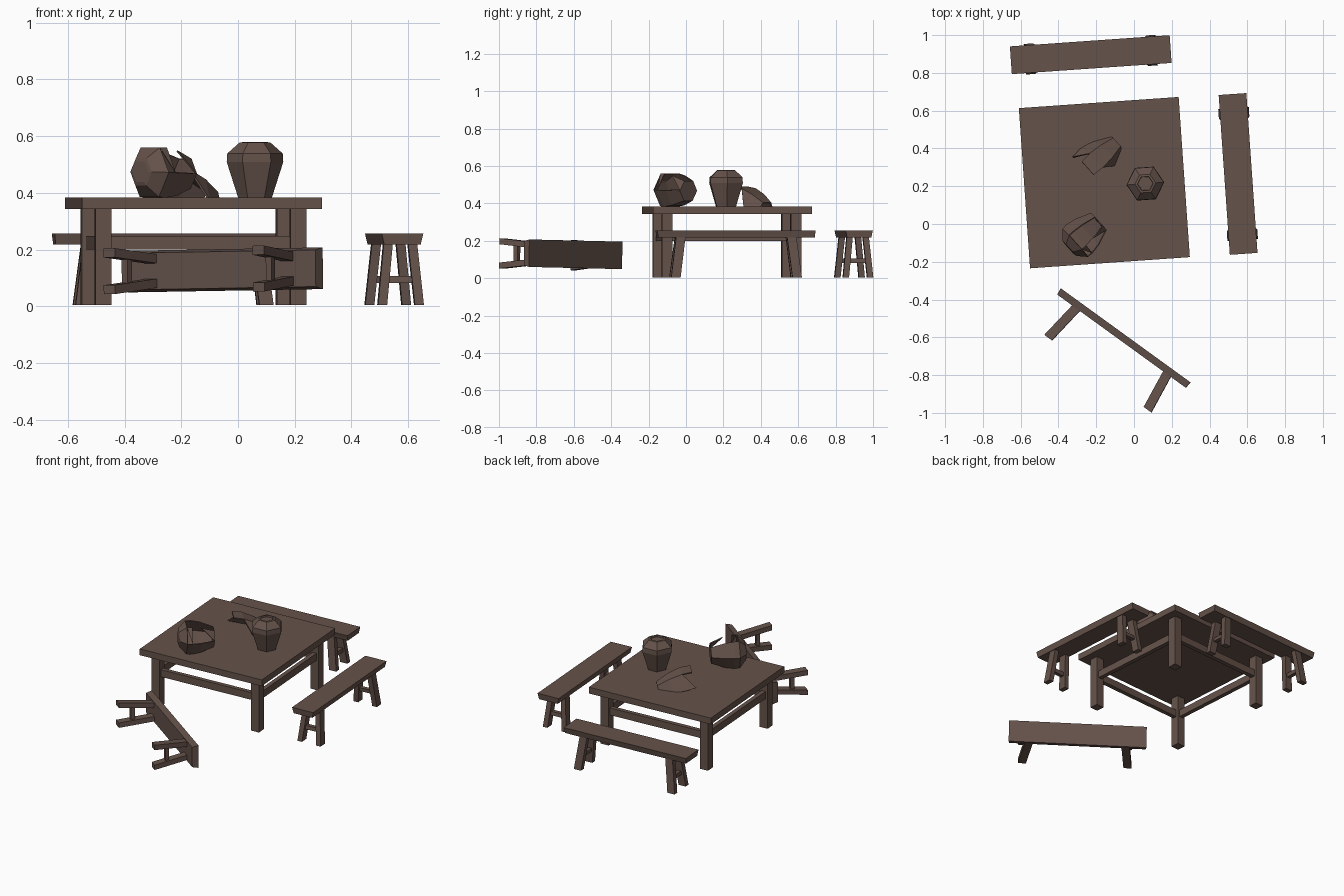
import bpy, bmesh, math
from mathutils import Matrix, Vector

if "Cube" in bpy.data.objects:
    bpy.data.objects.remove(bpy.data.objects["Cube"])

brown = bpy.data.materials.new("dark brown")
brown.diffuse_color = (0.13, 0.084, 0.069, 1)
brown.use_nodes = True
brown.node_tree.nodes["Principled BSDF"].inputs["Base Color"].default_value = brown.diffuse_color


def finish(bm, name, mat):
    bmesh.ops.recalc_face_normals(bm, faces=bm.faces)
    me = bpy.data.meshes.new(name)
    bm.to_mesh(me)
    bm.free()
    me.materials.append(brown)
    ob = bpy.data.objects.new(name, me)
    ob.matrix_world = mat
    bpy.context.collection.objects.link(ob)
    return ob


def beam(name, mat, p0, p1, size, taper=(1, 1)):
    """Leaning box from bottom centre p0 to top centre p1; taper scales the bottom."""
    bm = bmesh.new()
    sx, sy = size[0] / 2, size[1] / 2
    rings = []
    for p, kx, ky in ((p0, *taper), (p1, 1, 1)):
        rings.append([bm.verts.new((p[0] + a * sx * kx, p[1] + b * sy * ky, p[2]))
                      for a, b in ((-1, -1), (1, -1), (1, 1), (-1, 1))])
    lo, hi = rings
    bm.faces.new(lo[::-1])
    bm.faces.new(hi)
    for i in range(4):
        j = (i + 1) % 4
        bm.faces.new((lo[i], lo[j], hi[j], hi[i]))
    return finish(bm, name, mat)


def bench(name, mat):
    # plank with slightly undercut sides, splayed legs, one rung per end
    beam(name + "_seat", mat, (0, 0, 0.218), (0, 0, 0.256), (0.848, 0.147), (0.99, 0.88))
    for u in (-1, 1):
        for v in (-1, 1):
            beam(name + "_leg", mat, (u * 0.325, v * 0.065, 0.005),
                 (u * 0.297, v * 0.043, 0.222), (0.05, 0.032))
        beam(name + "_rung", mat, (u * 0.314, 0, 0.082), (u * 0.311, 0, 0.106), (0.025, 0.1))


def frame(origin, axis):
    """Local z along axis, local y as near to world up as possible."""
    z = Vector(axis).normalized()
    x = Vector((0, 0, 1)).cross(z).normalized()
    y = z.cross(x)
    m = Matrix((x, y, z)).transposed().to_4x4()
    m.translation = origin
    return m


def jar(name, mat, profile, missing=lambda ring, seg, half: False, caps=True, shell=0):
    """Six-sided turned shape; missing() picks triangles that are broken away."""
    bm = bmesh.new()
    rings = [[bm.verts.new((r * math.cos(i * math.pi / 3), r * math.sin(i * math.pi / 3), h))
              for i in range(6)] for r, h in profile]
    for k, (lo, hi) in enumerate(zip(rings, rings[1:])):
        for i in range(6):
            j = (i + 1) % 6
            cut = [missing(k, i, 0), missing(k, i, 1)]
            if not any(cut):
                bm.faces.new((lo[i], lo[j], hi[j], hi[i]))
            elif not cut[0]:
                bm.faces.new((lo[i], lo[j], hi[j]))
            elif not cut[1]:
                bm.faces.new((lo[i], hi[j], hi[i]))
    if caps:
        bm.faces.new(rings[0][::-1])
        bm.faces.new(rings[-1])
    bmesh.ops.delete(bm, geom=[v for v in bm.verts if not v.link_faces], context='VERTS')
    ob = finish(bm, name, mat)
    if shell:
        mod = ob.modifiers.new("wall", 'SOLIDIFY')
        mod.thickness = shell
        mod.offset = 0
    return ob


turn = Matrix.Rotation(math.radians(4), 4, 'Z')

# table
table = Matrix.Translation((-0.157, 0.219, 0)) @ turn
beam("table_top", table, (0, 0, 0.343), (0, 0, 0.384), (0.848, 0.85))
for sx in (-1, 1):
    for sy in (-1, 1):
        p = (sx * 0.345, sy * 0.345)
        beam("table_leg", table, (*p, 0.005), (*p, 0.345), (0.056, 0.056))
for s in (-1, 1):
    beam("table_rail_long", table, (0, s * 0.345, 0.2), (0, s * 0.345, 0.247), (0.66, 0.028))
    beam("table_rail_side", table, (s * 0.345, 0, 0.2), (s * 0.345, 0, 0.247), (0.028, 0.66))

# standing benches
bench("back_bench", Matrix.Translation((-0.229, 0.8965, 0)) @ turn)
bench("right_bench", Matrix.Translation((0.551, 0.265, 0))
      @ turn @ Matrix.Rotation(math.pi / 2, 4, 'Z'))

# tipped bench lying on its side
u = Vector((0.81, -0.587, 0.014)).normalized()
w = Vector((0.587, 0.81, 0)).normalized()
tip = Matrix((u, w.cross(u), w)).transposed().to_4x4()
tip.translation = Vector((-0.055, -0.605, 0.128)) - w * 0.237
bench("tipped_bench", tip)

# whole jar
profile = [(0.06, 0), (0.1, 0.125), (0.098, 0.155), (0.055, 0.193), (0.042, 0.195), (0.04, 0.185)]
jar("jar", Matrix.Translation((0.06, 0.214, 0.384)) @ turn, profile)

# broken jar on its side, top facet and the near upper side gone
broken_profile = [(0.06, 0), (0.09, 0.08), (0.1, 0.135), (0.098, 0.165),
                  (0.055, 0.205), (0.042, 0.208)]
gone = {(0, 1, 1), (0, 1, 0), (1, 1, 0), (1, 1, 1), (2, 1, 0), (2, 1, 1),
        (0, 0, 1), (1, 0, 0), (1, 0, 1), (2, 0, 1)}
jar("broken_jar", frame((-0.188, 0.012, 0.468), (-0.74, -0.67, 0.03)), broken_profile,
    lambda k, i, h: (k, i, h) in gone, shell=0.006)

# jar shard, hollow side down
shard_gone = {(1, 0, 1), (2, 0, 0), (2, 0, 1), (2, 2, 1)}
jar("jar_shard", frame((-0.10, 0.425, 0.355), (-0.74, -0.66, 0.24)),
    [(0.055, 0), (0.085, 0.08), (0.1, 0.16), (0.095, 0.22)],
    lambda k, i, h: i > 2 or (k, i, h) in shard_gone, caps=False, shell=0.008)
